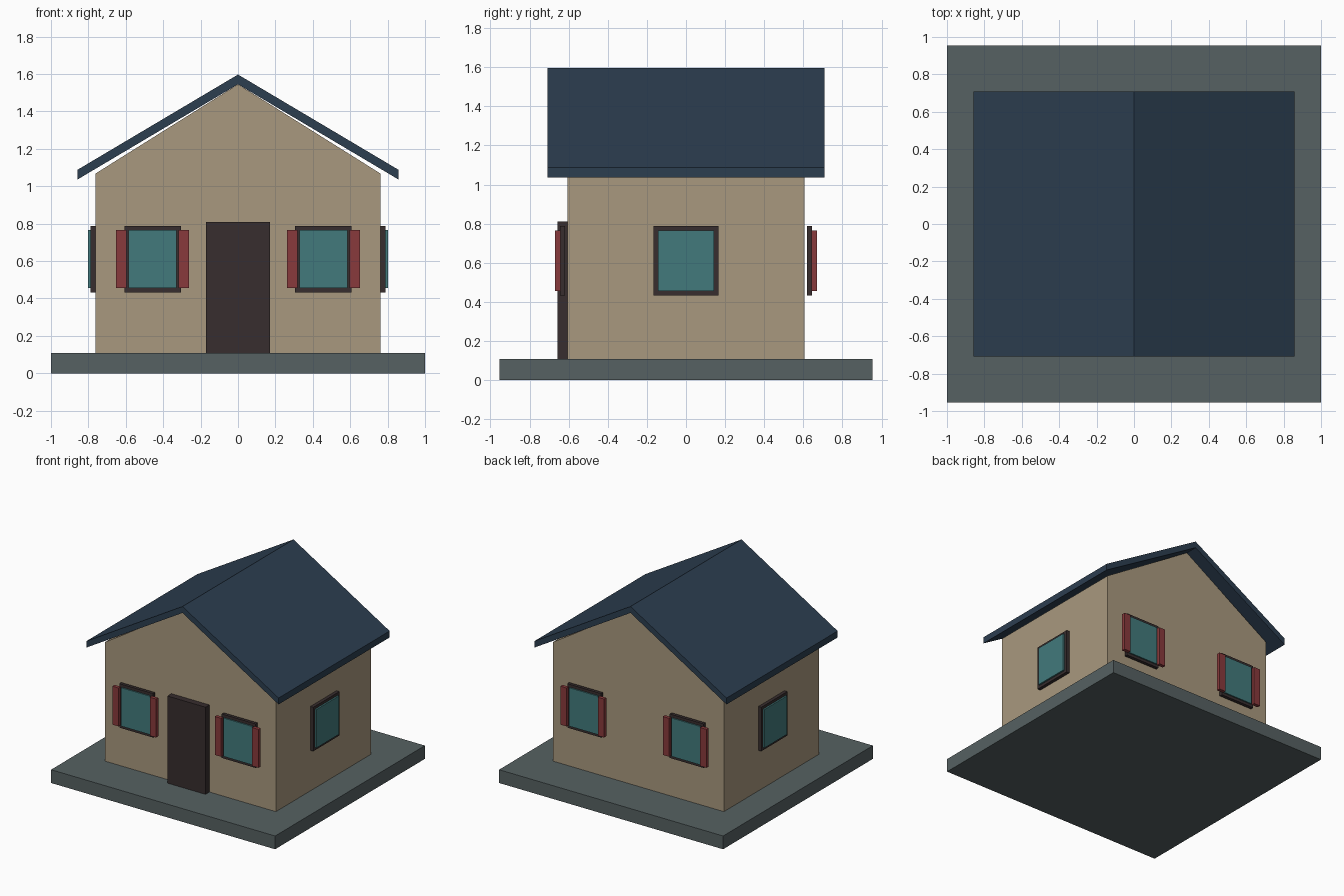
import bpy
import bmesh

cube = bpy.data.objects.get("Cube")
if cube:
    bpy.data.objects.remove(cube, do_unlink=True)


def material(name, r, g, b):
    """Flat material from 8-bit sRGB values."""
    def lin(v):
        v /= 255
        return v / 12.92 if v <= 0.04045 else ((v + 0.055) / 1.055) ** 2.4
    colour = (lin(r), lin(g), lin(b), 1)
    m = bpy.data.materials.new(name)
    m.use_nodes = True
    m.diffuse_color = colour
    bsdf = m.node_tree.nodes["Principled BSDF"]
    bsdf.inputs["Base Color"].default_value = colour
    bsdf.inputs["Roughness"].default_value = 0.8
    return m


STONE = material("grey stone", 86, 97, 98)
PLASTER = material("tan plaster", 169, 153, 126)
SLATE = material("navy slate", 44, 62, 80)
WOOD = material("dark wood", 55, 45, 46)
GLASS = material("teal glass", 66, 122, 124)
PAINT = material("red paint", 137, 58, 60)


def prism(name, profile, y0, y1, mat):
    """Extrude an (x, z) outline along y."""
    bm = bmesh.new()
    face = bm.faces.new([bm.verts.new((x, y0, z)) for x, z in profile])
    ext = bmesh.ops.extrude_face_region(bm, geom=[face])["geom"]
    moved = [v for v in ext if isinstance(v, bmesh.types.BMVert)]
    bmesh.ops.translate(bm, verts=moved, vec=(0, y1 - y0, 0))
    bmesh.ops.recalc_face_normals(bm, faces=bm.faces)
    mesh = bpy.data.meshes.new(name)
    bm.to_mesh(mesh)
    bm.free()
    mesh.materials.append(mat)
    obj = bpy.data.objects.new(name, mesh)
    bpy.context.collection.objects.link(obj)
    return obj


def box(name, x, y, z, mat):
    """Box from (low, high) ranges; order within a range does not matter."""
    outline = [(x[0], z[0]), (x[1], z[0]), (x[1], z[1]), (x[0], z[1])]
    return prism(name, outline, y[0], y[1], mat)


# Ground slab
FLOOR = 0.107
box("base_slab", (-1, 1), (-0.955, 0.955), (0, FLOOR), STONE)

# Walls with gables
W, D = 0.763, 0.607
prism("walls", [(-W, FLOOR), (W, FLOOR), (W, 1.067), (0, 1.545), (-W, 1.067)],
      -D, D, PLASTER)

# Pitched roof
E, T = 0.858, 0.052
prism("roof", [(-E, 1.088), (0, 1.597), (E, 1.088),
               (E, 1.088 - T), (0, 1.597 - T), (-E, 1.088 - T)],
      -0.708, 0.708, SLATE)

# Front door
box("front_door", (-0.17, 0.17), (-0.657, -D), (FLOOR, 0.81), WOOD)

# Shuttered windows on front and back
FRAME_Z, PANE_Z = (0.433, 0.788), (0.455, 0.765)
for face, fy in (("front", -1), ("back", 1)):
    for side, sx in (("left", 1), ("right", -1)):
        label = f"{face}_{side}"
        cx = sx * 0.457
        box(f"{label}_window_frame", (cx - 0.151, cx + 0.151),
            (fy * 0.62, fy * 0.645), FRAME_Z, WOOD)
        box(f"{label}_window_pane", (cx - 0.128, cx + 0.128),
            (fy * 0.63, fy * 0.655), PANE_Z, GLASS)
        for hand, h in (("inner", -sx), ("outer", sx)):
            box(f"{label}_{hand}_shutter", (cx + h * 0.139, cx + h * 0.195),
                (fy * 0.642, fy * 0.67), PANE_Z, PAINT)

# Plain windows on the side walls
for side, sx in (("left", 1), ("right", -1)):
    box(f"{side}_side_window_frame", (sx * 0.763, sx * 0.789),
        (-0.167, 0.167), FRAME_Z, WOOD)
    box(f"{side}_side_window_pane", (sx * 0.775, sx * 0.802),
        (-0.143, 0.143), PANE_Z, GLASS)
